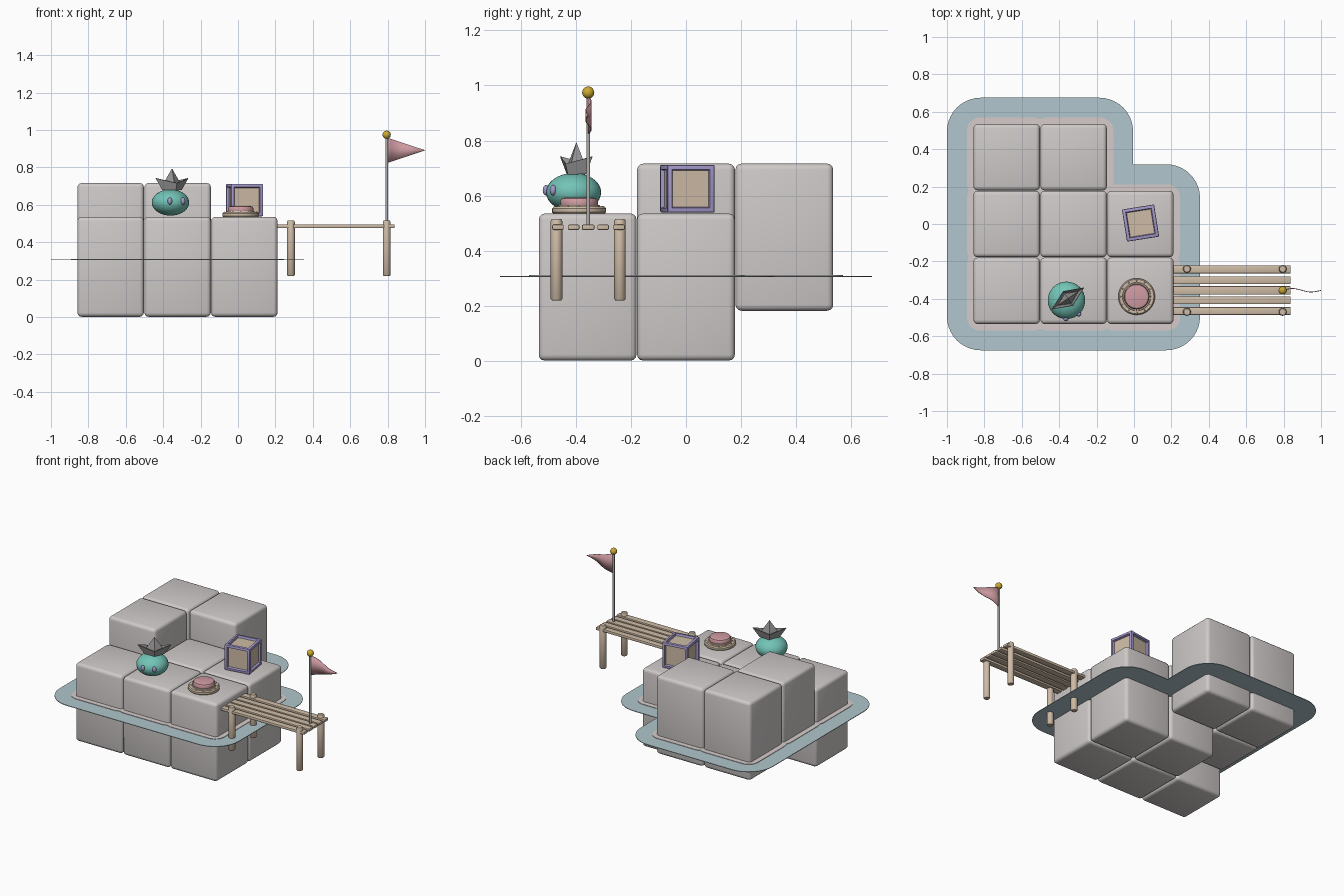
import bpy, bmesh, math
from mathutils import Matrix, Vector

if "Cube" in bpy.data.objects:
    bpy.data.objects.remove(bpy.data.objects["Cube"])


def material(name, rgb):
    m = bpy.data.materials.new(name)
    m.diffuse_color = (*rgb, 1)
    m.use_nodes = True
    m.node_tree.nodes["Principled BSDF"].inputs["Base Color"].default_value = m.diffuse_color
    return m


STONE = material("stone grey", (0.62, 0.59, 0.58))
FOAM = material("pale foam", (0.68, 0.60, 0.60))
WATER = material("water blue", (0.44, 0.57, 0.61))
TEAL = material("teal", (0.17, 0.55, 0.47))
PINK = material("pink", (0.62, 0.33, 0.36))
WOOD = material("light wood", (0.62, 0.50, 0.38))
PURPLE = material("lavender", (0.37, 0.32, 0.60))
GOLD = material("gold", (0.60, 0.40, 0.03))
PAPER = material("hat grey", (0.31, 0.31, 0.31))
METAL = material("pole grey", (0.45, 0.43, 0.43))


def finish(name, bm, mats, smooth=True):
    me = bpy.data.meshes.new(name)
    bmesh.ops.recalc_face_normals(bm, faces=bm.faces)
    bm.to_mesh(me)
    bm.free()
    ob = bpy.data.objects.new(name, me)
    bpy.context.collection.objects.link(ob)
    for m in mats if isinstance(mats, list) else [mats]:
        me.materials.append(m)
    if smooth:
        bpy.ops.object.select_all(action='DESELECT')
        ob.select_set(True)
        bpy.context.view_layer.objects.active = ob
        bpy.ops.object.shade_smooth_by_angle(angle=math.radians(40))
    return ob


def box(name, center, size, mat, bevel=0.0, segments=3):
    bm = bmesh.new()
    bmesh.ops.create_cube(bm, size=1)
    bmesh.ops.transform(bm, verts=bm.verts,
                        matrix=Matrix.Translation(center) @ Matrix.Diagonal((*size, 1)))
    if bevel:
        bmesh.ops.bevel(bm, geom=bm.edges[:], offset=bevel, segments=segments,
                        profile=0.5, affect='EDGES')
    return finish(name, bm, mat)


def ball(name, center, radii, mat, turn=0.0, segs=32):
    bm = bmesh.new()
    bmesh.ops.create_uvsphere(bm, u_segments=segs, v_segments=segs // 2, radius=1)
    bmesh.ops.transform(bm, verts=bm.verts, matrix=Matrix.Translation(center)
                        @ Matrix.Rotation(turn, 4, 'Z') @ Matrix.Diagonal((*radii, 1)))
    return finish(name, bm, mat)


def lathe(name, x, y, profile, mat, segs=32):
    """Spin a (radius, z) profile around a vertical axis, with closed ends."""
    bm = bmesh.new()
    rings = [[bm.verts.new((x + r * math.cos(a), y + r * math.sin(a), z))
              for a in (2 * math.pi * i / segs for i in range(segs))] for r, z in profile]
    for lo, hi in zip(rings, rings[1:]):
        for i in range(segs):
            j = (i + 1) % segs
            bm.faces.new((lo[i], lo[j], hi[j], hi[i]))
    bm.faces.new(rings[0][::-1])
    bm.faces.new(rings[-1])
    return finish(name, bm, mat)


def plate(name, corners, offset, radius, z0, z1, mat):
    """Thin sheet: counter-clockwise outline grown by offset, outer corners rounded."""
    pts, n = [], len(corners)
    for i, c in enumerate(corners):
        c = Vector(c)
        d0 = (c - Vector(corners[i - 1])).normalized()
        d1 = (Vector(corners[(i + 1) % n]) - c).normalized()
        n0, n1 = Vector((d0.y, -d0.x)), Vector((d1.y, -d1.x))
        tip = c + (n0 + n1) * offset
        if d0.cross(d1) < 0:
            pts.append(tip)
            continue
        mid = tip - (n0 + n1) * radius
        for k in range(11):
            a = k / 10 * math.pi / 2
            pts.append(mid + radius * (n0 * math.cos(a) + n1 * math.sin(a)))
    bm = bmesh.new()
    face = bm.faces.new([bm.verts.new((p.x, p.y, z0)) for p in pts])
    new = bmesh.ops.extrude_face_region(bm, geom=[face])['geom']
    bmesh.ops.translate(bm, vec=(0, 0, z1 - z0),
                        verts=[v for v in new if isinstance(v, bmesh.types.BMVert)])
    return finish(name, bm, mat, smooth=False)


# Stone blocks: five low, three raised, each with a foam edge at the waterline
XS, YS, W = (-0.681, -0.323, 0.034), (-0.357, 0.0, 0.357), 0.355
RAISED = {(0, 1), (0, 2), (1, 2)}
for i, x in enumerate(XS):
    for j, y in enumerate(YS):
        if (i, j) == (2, 2):
            continue
        z = 0.449 if (i, j) in RAISED else 0.268
        box("stone_block", (x, y, z), (W, W, 0.534), STONE, 0.022)
        h = W / 2
        square = [(x - h, y - h), (x + h, y - h), (x + h, y + h), (x - h, y + h)]
        plate("foam_edge", square, 0.035, 0.07, 0.307, 0.311, FOAM)

# Water sheet following the L-shaped outline
shore = [(-0.86, -0.535), (0.213, -0.535), (0.213, 0.179),
         (-0.145, 0.179), (-0.145, 0.535), (-0.86, 0.535)]
plate("water", shore, 0.14, 0.18, 0.304, 0.308, WATER)

# Dock planks and posts
for y, w in ((-0.243, 0.042), (-0.301, 0.042), (-0.355, 0.045), (-0.408, 0.042), (-0.465, 0.042)):
    box("dock_plank", (0.523, y, 0.485), (0.63, w, 0.019), WOOD, 0.004, 2)
for x in (0.283, 0.795):
    for y in (-0.24, -0.47):
        lathe("dock_post", x, y, [(0.017, 0.22), (0.021, 0.225), (0.021, 0.508), (0.017, 0.515)],
              WOOD, 20)

# Flagpole, finial and waving pennant
PX, PY = 0.795, -0.355
lathe("flagpole", PX, PY, [(0.007, 0.485), (0.007, 0.965)], METAL, 16)
ball("finial", (PX, PY, 0.974), (0.022, 0.022, 0.022), GOLD, segs=24)
bm = bmesh.new()
cols = []
for k in range(17):
    t = k / 16
    half = 0.066 * (1 - t) + 0.001
    y = PY + 0.011 * math.sin(t * 2 * math.pi) * (1 - 0.3 * t)
    cols.append([bm.verts.new((PX + 0.004 + 0.2 * t, y, 0.891 + s * half)) for s in (-1, 1)])
for a, b in zip(cols, cols[1:]):
    bm.faces.new((a[0], b[0], b[1], a[1]))
flag = finish("pennant", bm, PINK)
solid = flag.modifiers.new("thickness", 'SOLIDIFY')
solid.thickness, solid.offset = 0.004, 0

# Push button: wooden base, raised rim, studs and pink cap
BX, BY = 0.014, -0.388
lathe("button_base", BX, BY, [(0.092, 0.533), (0.098, 0.54), (0.098, 0.553), (0.092, 0.56),
                              (0.076, 0.56), (0.074, 0.566), (0.05, 0.566)], WOOD, 40)
for k in range(12):
    a = k * math.pi / 6
    ball("button_stud", (BX + 0.085 * math.cos(a), BY + 0.085 * math.sin(a), 0.56),
         (0.004, 0.004, 0.003), WOOD, segs=8)
lathe("button_cap", BX, BY, [(0.066, 0.56), (0.068, 0.568), (0.068, 0.582), (0.063, 0.59),
                             (0.052, 0.593)], PINK, 40)

# Crate: lavender frame with sunken wooden panels
bm = bmesh.new()
bmesh.ops.create_cube(bm, size=0.174)
panels = bm.faces[:]
bmesh.ops.bevel(bm, geom=bm.edges[:], offset=0.006, segments=2, profile=0.5, affect='EDGES')
panels = [f for f in bm.faces if f.calc_area() > 0.01]
bmesh.ops.inset_individual(bm, faces=panels, thickness=0.016, depth=0.0)
bmesh.ops.inset_individual(bm, faces=panels, thickness=0.006, depth=-0.014)
for f in panels:
    f.material_index = 1
bmesh.ops.transform(bm, verts=bm.verts, matrix=Matrix.Translation((0.035, 0.005, 0.625))
                    @ Matrix.Rotation(math.radians(9), 4, 'Z'))
finish("crate", bm, [PURPLE, WOOD])

# Round creature and its eyes
CX, CY, TURN = -0.361, -0.408, math.radians(20)
ball("creature_body", (CX, CY, 0.612), (0.1, 0.1, 0.07), TEAL)
for s in (-1, 1):
    p = Matrix.Rotation(TURN, 4, 'Z') @ Vector((s * 0.037, -0.093, 0))
    ball("creature_eye", (CX + p.x, CY + p.y, 0.62), (0.013, 0.012, 0.019), PURPLE, TURN, 16)

# Folded paper hat: pointed crown inside an upturned boat-shaped brim
bm = bmesh.new()


def poly(*pts):
    bm.faces.new([bm.verts.new(p) for p in pts])


for s in (-1, 1):
    rim, low = (0, s * 0.046, 0.716), (0, s * 0.036, 0.676)
    for e in (-1, 1):
        tip, foot = (e * 0.104, 0, 0.742), (e * 0.062, 0, 0.68)
        poly(low, foot, tip, rim)
        poly((0, s * 0.03, 0.685), (e * 0.066, 0, 0.695), (0, 0, 0.793))
bmesh.ops.remove_doubles(bm, verts=bm.verts, dist=0.0005)
bmesh.ops.transform(bm, verts=bm.verts, matrix=Matrix.Translation((CX + 0.008, CY + 0.01, 0))
                    @ Matrix.Rotation(math.radians(34), 4, 'Z'))
hat = finish("paper_hat", bm, PAPER, smooth=False)
solid = hat.modifiers.new("thickness", 'SOLIDIFY')
solid.thickness, solid.offset = 0.003, 0
